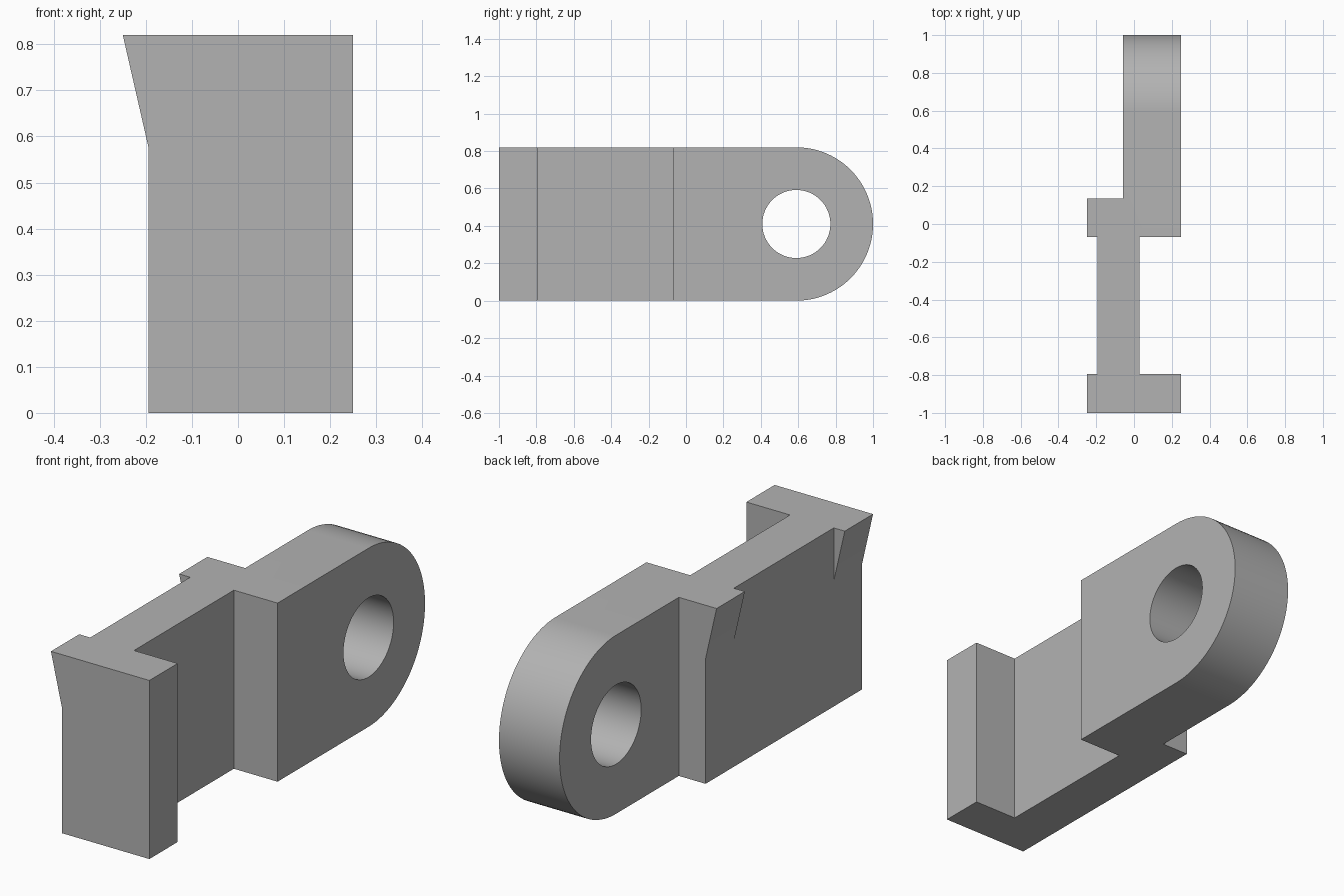
import bpy, bmesh, math
from mathutils import Vector

if "Cube" in bpy.data.objects:
    bpy.data.objects.remove(bpy.data.objects["Cube"])

H, R, CY = 0.82, 0.41, 0.59      # height, lug radius, lug centre y
HOLE = 0.182
FLAT = -0.194                    # flat left side

grey = bpy.data.materials.new("plain grey")
grey.diffuse_color = (0.45, 0.45, 0.45, 1)
grey.use_nodes = True
grey.node_tree.nodes["Principled BSDF"].inputs["Base Color"].default_value = grey.diffuse_color


def prism(name, points, direction):
    """Closed solid from a planar outline swept along a direction."""
    bm = bmesh.new()
    face = bm.faces.new([bm.verts.new(p) for p in points])
    top = bmesh.ops.extrude_face_region(bm, geom=[face])["geom"]
    moved = [v for v in top if isinstance(v, bmesh.types.BMVert)]
    bmesh.ops.translate(bm, verts=moved, vec=Vector(direction))
    bmesh.ops.recalc_face_normals(bm, faces=bm.faces)
    mesh = bpy.data.meshes.new(name)
    bm.to_mesh(mesh)
    bm.free()
    mesh.materials.append(grey)
    ob = bpy.data.objects.new(name, mesh)
    bpy.context.collection.objects.link(ob)
    return ob


def combine(ob, other, operation):
    """Apply a boolean and discard the helper."""
    mod = ob.modifiers.new(operation.lower(), 'BOOLEAN')
    mod.operation, mod.object, mod.solver = operation, other, 'EXACT'
    bpy.context.view_layer.objects.active = ob
    bpy.ops.object.modifier_apply(modifier=mod.name)
    bpy.data.objects.remove(other)


def arc(x, radius, start, end, steps):
    return [(x, CY + radius * math.cos(a), R + radius * math.sin(a))
            for a in (start + (end - start) * i / steps for i in range(steps + 1))]


# Plan outline: head, web, step and lug
plan = [(FLAT, -1), (0.25, -1), (0.25, -0.795), (0.028, -0.795),
        (0.028, -0.07), (0.25, -0.07), (0.25, 1.1), (-0.058, 1.1),
        (-0.058, 0.135), (FLAT, 0.135)]
body = prism("latch_body", [(x, y, -0.1) for x, y in plan], (0, 0, 1.1))

# Rounded lug end, then its cross hole
side = [(-0.5, -1.2, H), (-0.5, -1.2, 0)] + arc(-0.5, R, -math.pi / 2, math.pi / 2, 48)
combine(body, prism("side_profile", side, (1, 0, 0)), 'INTERSECT')
hole = arc(-0.5, HOLE, 0, 2 * math.pi, 64)[:-1]
combine(body, prism("hole_cutter", hole, (1, 0, 0)), 'DIFFERENCE')

# Tapered lips on the upper left edge
for y0, y1 in ((-1, -0.795), (-0.07, 0.135)):
    lip = [(FLAT, 0.575), (-0.25, H), (-0.12, H), (-0.12, 0.575)]
    combine(body, prism("tapered_lip", [(x, y0, z) for x, z in lip], (0, y1 - y0, 0)), 'UNION')

body.select_set(True)
bpy.context.view_layer.objects.active = body
bpy.ops.object.shade_smooth_by_angle(angle=math.radians(30))
